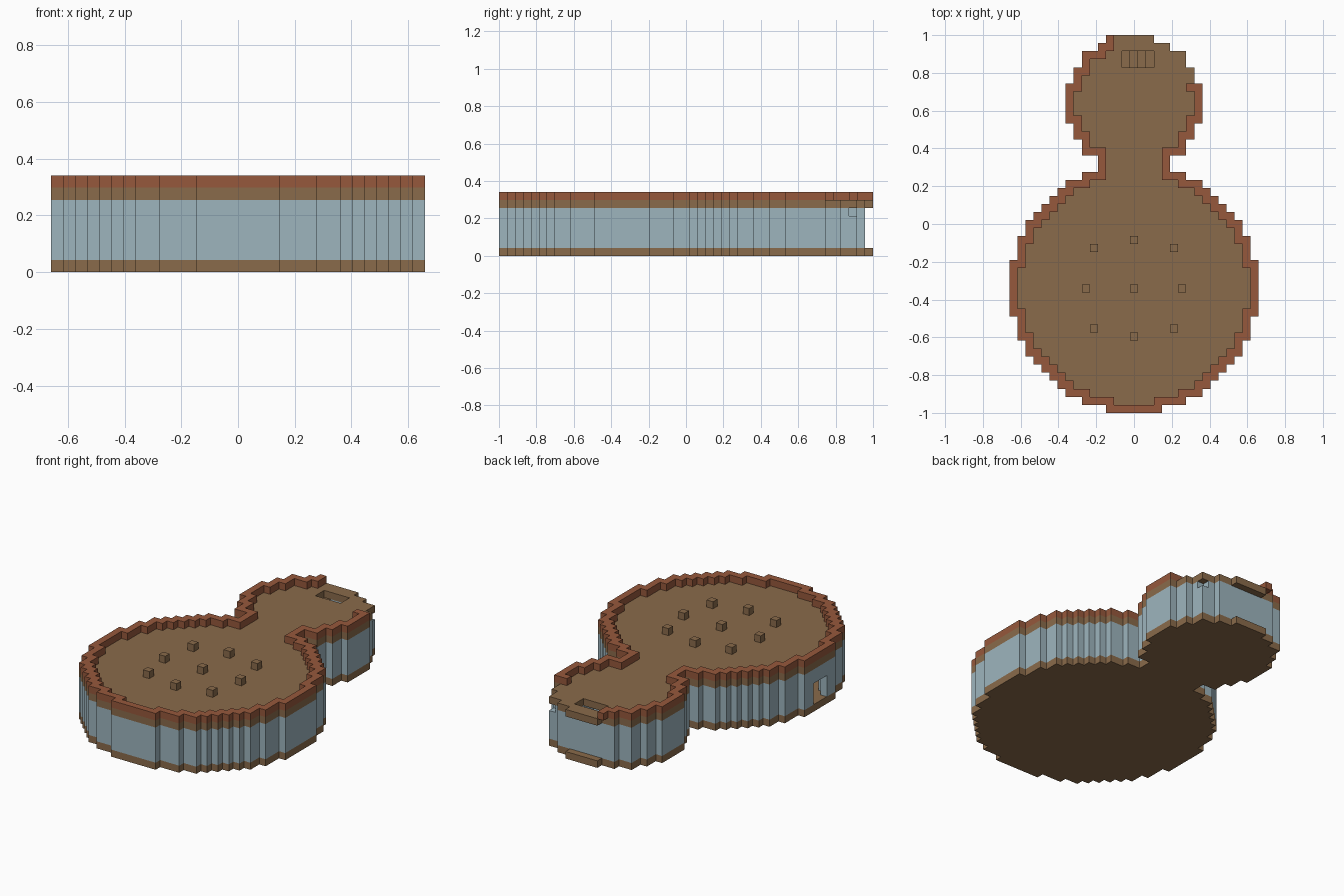
import bpy, bmesh

if "Cube" in bpy.data.objects:
    bpy.data.objects.remove(bpy.data.objects["Cube"])

U = 2 / 47            # block size
MAIN, HEAD = 15, 38   # centre rows of the two round rooms


def material(name, colour):
    m = bpy.data.materials.new(name)
    m.use_nodes = True
    rgba = (*colour, 1)
    m.diffuse_color = rgba
    m.node_tree.nodes["Principled BSDF"].inputs["Base Color"].default_value = rgba
    return m


wood = material("brown wood", (0.255, 0.147, 0.070))
brick = material("red brick", (0.305, 0.098, 0.045))
glass = material("pale blue glass", (0.340, 0.460, 0.515))


def disc(row, radius):
    r = int(radius)
    return {(i, row + j) for i in range(-r, r + 1) for j in range(-r, r + 1)
            if i * i + j * j <= radius * radius}


def ring(cells):
    near = (-1, 0, 1)
    return {(i, j) for i, j in cells
            if any((i + a, j + b) not in cells for a in near for b in near)}


def stack(cells, low, high):
    return {(i, j, k) for i, j in cells for k in range(low, high)}


# Footprint: two round rooms joined by a neck
neck = {(i, j) for i in range(-4, 5) for j in (30, 31)}
plan = disc(MAIN, 15.5) | disc(HEAD, 8.5) | neck
walled = {c for c in plan if c[1] < 46}
stair_hole = {(i, j) for i in range(-1, 3) for j in (43, 44)}

# Walls with a doorway and a small window opening
walls = stack(ring(walled), 1, 6)
walls -= {(-15, j, k) for j in (14, 15, 16) for k in (1, 2, 3)}
walls.discard((6, 44, 5))

# Parapet, left open beside the stair
rim = {(i, j) for i, j in ring(plan | {(-3, 46), (3, 46)}) if j <= 40 or i <= -3}

# Stair down into the small room, and the blocks standing on the roof
stairs = {(i, j, k) for i, j in stair_hole for k in range(1, 5 - i)}
spots = {(0, 0), (0, 6), (0, -6), (6, 0), (-6, 0)}
spots |= {(a, b) for a in (-5, 5) for b in (-5, 5)}
posts = {(i, MAIN + j, 7) for i, j in spots}

parts = [
    ("floor", stack(plan, 0, 1), wood),
    ("glass_wall", walls, glass),
    ("roof_deck", stack(plan - stair_hole, 6, 7), wood),
    ("parapet", stack(rim, 7, 8), brick),
    ("stairs", stairs, wood),
    ("roof_blocks", posts, wood),
]
filled = set().union(*(cells for _, cells, _ in parts))


# Build each part from its blocks, keeping only exposed faces
def build(name, cells, mat):
    bm = bmesh.new()
    verts = {}

    def vert(p):
        if p not in verts:
            x, y, z = p
            verts[p] = bm.verts.new(((x - 0.5) * U, y * U - 1, z * U))
        return verts[p]

    for cell in cells:
        for axis in range(3):
            for side in (0, 1):
                beside = list(cell)
                beside[axis] += 2 * side - 1
                if tuple(beside) in filled:
                    continue
                corners = []
                for a, b in ((0, 0), (1, 0), (1, 1), (0, 1)):
                    p = list(cell)
                    p[axis] += side
                    p[(axis + 1) % 3] += a
                    p[(axis + 2) % 3] += b
                    corners.append(vert(tuple(p)))
                bm.faces.new(corners if side else corners[::-1])
    bmesh.ops.dissolve_limit(bm, angle_limit=0.01, verts=bm.verts, edges=bm.edges)
    mesh = bpy.data.meshes.new(name)
    bm.to_mesh(mesh)
    bm.free()
    mesh.materials.append(mat)
    bpy.context.collection.objects.link(bpy.data.objects.new(name, mesh))


for part in parts:
    build(*part)
